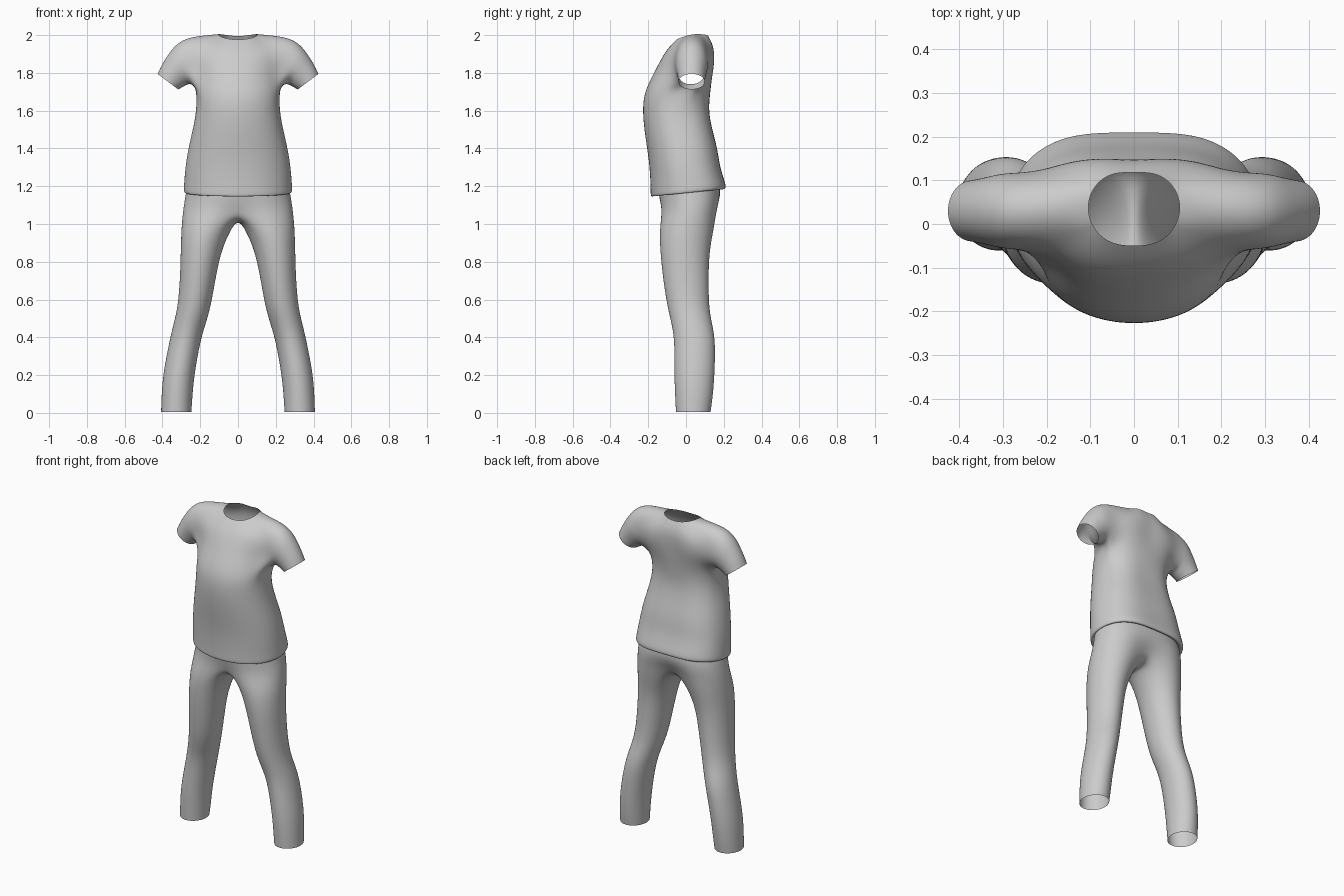
import bpy, bmesh
from math import sin, cos, radians

if "Cube" in bpy.data.objects:
    bpy.data.objects.remove(bpy.data.objects["Cube"])


def half_ring(z, w, front, back, tilt=0.0, grow=1.022):
    """Nine points from front centre round the +x side to back centre."""
    yc, h = (front + back) / 2, (back - front) / 2 * grow
    pts = []
    for i in range(9):
        a = radians(-90 + 22.5 * i)
        p = 0.95 if i < 4 else 0.8            # the back is boxier than the front
        x = 0.0 if i in (0, 8) else w * grow * abs(cos(a)) ** p
        s = sin(a)
        y = yc + h * (abs(s) ** p) * (1 if s > 0 else -1)
        pts.append((x, y, z + tilt * y))
    return pts


def add(bm, pts):
    return [bm.verts.new(p) for p in pts]


def bridge(bm, a, b, closed=False):
    n = len(a)
    for i in range(n if closed else n - 1):
        j = (i + 1) % n
        bm.faces.new((a[i], a[j], b[j], b[i]))


def finish(bm, name):
    """Mirror the half garment, subdivide it and smooth it."""
    bmesh.ops.recalc_face_normals(bm, faces=bm.faces[:])
    bm.normal_update()
    outer = max(bm.faces, key=lambda f: f.calc_center_median().x)
    if outer.normal.x < 0:
        bmesh.ops.reverse_faces(bm, faces=bm.faces[:])
    me = bpy.data.meshes.new(name)
    bm.to_mesh(me)
    bm.free()
    me.polygons.foreach_set("use_smooth", [True] * len(me.polygons))
    ob = bpy.data.objects.new(name, me)
    bpy.context.collection.objects.link(ob)
    mir = ob.modifiers.new("Mirror", 'MIRROR')
    mir.use_clip = True
    sub = ob.modifiers.new("Subdivision", 'SUBSURF')
    sub.levels = sub.render_levels = 3
    return ob


# ---- Shirt: body from tucked hem up to the armpits
bm = bmesh.new()
body = [(1.175, .262, -.160, .190, .10), (1.160, .278, -.180, .208, .10),
        (1.170, .288, -.188, .219, .10), (1.200, .286, -.187, .216, .08),
        (1.300, .279, -.192, .187, 0), (1.400, .263, -.206, .174, 0),
        (1.500, .239, -.221, .146, 0), (1.600, .219, -.230, .126, 0)]
prev = None
for row in body:
    pts = half_ring(*row)
    x, y, z = pts[8]
    pts[8] = (x, y - .012, z)                 # shallow valley down the spine
    ring = add(bm, pts)
    if prev:
        bridge(bm, prev, ring)
    prev = ring
pts = half_ring(1.70, .222, -.222, .128)
pts[4] = (.222, .025, 1.745)                  # armpit
A = add(bm, pts)
bridge(bm, prev, A)

# ---- Shirt: chest, back and neckline (front columns then back columns)
B = add(bm, [(0, -.168, 1.81), (.085, -.155, 1.81), (.155, -.117, 1.81), (.215, -.062, 1.79),
             (.215, .118, 1.79), (.155, .142, 1.81), (.085, .150, 1.81), (0, .138, 1.81)])
P = add(bm, [(0, -.108, 1.92), (.070, -.108, 1.92), (.150, -.093, 1.92), (.235, -.058, 1.89),
             (.235, .120, 1.89), (.150, .148, 1.92), (.070, .156, 1.93), (0, .152, 1.93)])
C = add(bm, [(0, -.052, 1.975), (.060, -.045, 1.98), (.098, -.005, 1.995), (.255, -.035, 1.968),
             (.255, .098, 1.970), (.095, .085, 2.005), (.055, .118, 2.0), (0, .118, 1.992)])
T2, T3 = add(bm, [(.108, .04, 2.006), (.262, .03, 2.003)])
for lo, hi in ((A[:4], B[:4]), (A[5:], B[4:]), (B[:4], P[:4]), (B[4:], P[4:]),
               (P[:4], C[:4]), (P[4:], C[4:])):
    bridge(bm, lo, hi)
bridge(bm, C[2:4], [T2, T3])
bridge(bm, [T2, T3], [C[5], C[4]])

# ---- Shirt: sleeve grown from the armhole loop
prev = [A[4], A[3], B[3], P[3], C[3], T3, C[4], P[4], B[4], A[5]]
sleeve = [((.331, 1.952), (.258, 1.745), .088), ((.378, 1.885), (.287, 1.728), .078),
          ((.408, 1.835), (.302, 1.72), .073), ((.426, 1.795), (.316, 1.712), .070)]
for (tx, tz), (bx, bz), d in sleeve:
    pts = []
    for i in range(10):
        a = radians(36 * i)
        c = -cos(a) * 1.06
        pts.append(((tx + bx) / 2 + (tx - bx) / 2 * c, .03 - d * 1.06 * sin(a),
                    (tz + bz) / 2 + (tz - bz) / 2 * c))
    ring = add(bm, pts)
    bridge(bm, prev, ring, True)
    prev = ring
finish(bm, "shirt")

# ---- Trousers: hips
bm = bmesh.new()
prev = None
for z, w, f, b in ((1.25, .262, -.145, .165), (1.15, .278, -.147, .192), (1.07, .291, -.143, .180)):
    pts = half_ring(z, w, f, b)
    if z < 1.1:
        pts[0] = (0, -.115, 1.06)             # crease at front and back centre
        pts[8] = (0, .125, 1.06)
    ring = add(bm, pts)
    if prev:
        bridge(bm, prev, ring)
    prev = ring

# ---- Trousers: crotch seam closes the hip half into a leg loop
prev = prev + add(bm, [(0, .08, 1.03), (0, .015, 1.02), (0, -.06, 1.03)])
legs = [(.97, .040, .300, -.140, .146), (.85, .092, .303, -.136, .122), (.70, .121, .307, -.120, .119),
        (.56, .145, .319, -.098, .121), (.47, .172, .341, -.075, .138), (.38, .200, .363, -.060, .156),
        (.20, .232, .398, -.062, .151), (.08, .242, .405, -.057, .141), (.005, .247, .407, -.053, .130)]
for z, xi, xo, f, b in legs:
    pts = []
    for i in range(12):
        a = radians(-120 + 30 * i)
        pts.append(((xi + xo) / 2 + (xo - xi) / 2 * 1.045 * cos(a),
                    (f + b) / 2 + (b - f) / 2 * 1.045 * sin(a), z))
    ring = add(bm, pts)
    bridge(bm, prev, ring, True)
    prev = ring
finish(bm, "trousers")
